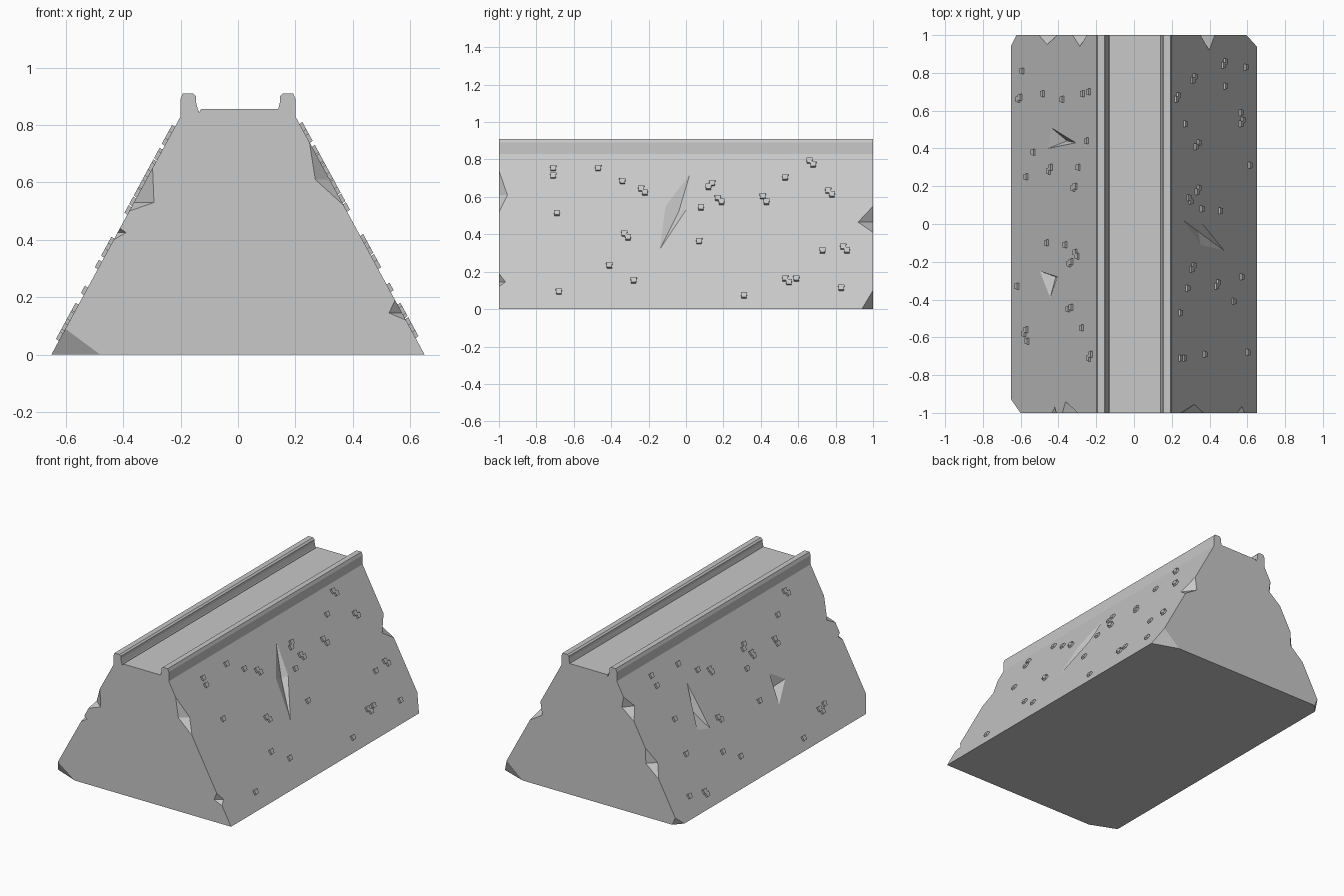
import bpy
import bmesh
from mathutils import Vector

cube = bpy.data.objects.get("Cube")
if cube:
    bpy.data.objects.remove(cube, do_unlink=True)

stone = bpy.data.materials.new("pale_grey_stone")
stone.use_nodes = True
GREY = (0.58, 0.58, 0.58, 1)
stone.diffuse_color = GREY
stone.node_tree.nodes["Principled BSDF"].inputs["Base Color"].default_value = GREY

BASE, SHOULDER, SHOULDER_Z = 0.65, 0.2, 0.83
RUN = (BASE - SHOULDER) / SHOULDER_Z
RIGHT, LEFT, FRONT, BACK = 1, -1, -1, 1


def finish(bm, name):
    bmesh.ops.recalc_face_normals(bm, faces=bm.faces)
    mesh = bpy.data.meshes.new(name)
    bm.to_mesh(mesh)
    bm.free()
    mesh.materials.append(stone)
    obj = bpy.data.objects.new(name, mesh)
    bpy.context.collection.objects.link(obj)
    return obj


def on_slope(side, y, z, out=0.0):
    """Point on a sloping side, pushed outward along its normal."""
    normal = Vector((side, 0, RUN)).normalized()
    return Vector((side * (BASE - RUN * z), y, z)) + normal * out


def hull(bm, points):
    verts = [bm.verts.new(p) for p in points]
    bmesh.ops.convex_hull(bm, input=verts)


# Rampart body: half profile mirrored, then extruded along its length
half = [(BASE, 0), (SHOULDER, SHOULDER_Z), (0.2, 0.89), (0.192, 0.91),
        (0.157, 0.91), (0.147, 0.9), (0.147, 0.883), (0.14, 0.855)]
notch = [(-0.129, 0.855), (-0.135, 0.844)]
profile = half + notch + [(-x, z) for x, z in reversed(half)]
bm = bmesh.new()
face = bm.faces.new([bm.verts.new((x, -1, z)) for x, z in profile])
extruded = bmesh.ops.extrude_face_region(bm, geom=[face])
bmesh.ops.translate(bm, vec=(0, 2, 0), verts=[
    g for g in extruded["geom"] if isinstance(g, bmesh.types.BMVert)])
body = finish(bm, "rampart_body")

# Cutters for the broken edges, corners and gouges
bm = bmesh.new()


def edge_chip(side, end, low, high, tip, depth, inset):
    a, b = on_slope(side, end, low), on_slope(side, end, high)
    slope_tip = on_slope(side, end * (1 - depth), tip)
    face_tip = on_slope(side, end, tip) - Vector((side * inset, 0, 0))
    outside = on_slope(side, end * 1.1, tip, 0.1)
    hull(bm, [a, b, slope_tip, face_tip, outside])


def corner_chip(side, end, inset, height, depth):
    corner = Vector((side * BASE, end, 0))
    hull(bm, [corner - Vector((side * inset, 0, 0)), on_slope(side, end, height),
              corner - Vector((0, end * depth, 0)),
              corner + Vector((side * 0.1, end * 0.1, -0.1))])


def gouge(side, outline, deepest, depth):
    points = [on_slope(side, y, z) for y, z in outline]
    points.append(on_slope(side, *deepest, -depth))
    points.append(on_slope(side, *deepest, 0.1))
    hull(bm, points)


edge_chip(LEFT, FRONT, 0.5, 0.65, 0.53, 0.06, 0.07)
edge_chip(LEFT, FRONT, 0.4, 0.44, 0.425, 0.03, 0.03)
edge_chip(RIGHT, FRONT, 0.52, 0.74, 0.61, 0.045, 0.05)
edge_chip(RIGHT, FRONT, 0.12, 0.19, 0.145, 0.035, 0.045)
edge_chip(RIGHT, BACK, 0.41, 0.55, 0.465, 0.08, 0.06)
edge_chip(LEFT, BACK, 0.27, 0.45, 0.35, 0.05, 0.05)
edge_chip(LEFT, BACK, 0.6, 0.74, 0.67, 0.06, 0.05)
corner_chip(LEFT, FRONT, 0.17, 0.09, 0.07)
corner_chip(RIGHT, BACK, 0.17, 0.1, 0.06)
corner_chip(LEFT, BACK, 0.05, 0.05, 0.055)
gouge(RIGHT, [(0.02, 0.72), (-0.11, 0.55), (-0.14, 0.32), (0, 0.53)], (-0.04, 0.53), 0.025)
gouge(LEFT, [(0.43, 0.63), (0.4, 0.36), (0.51, 0.39)], (0.44, 0.48), 0.04)
gouge(LEFT, [(-0.25, 0.28), (-0.28, 0.45), (-0.39, 0.38)], (-0.28, 0.37), 0.04)
cutter = finish(bm, "damage_cutter")
cutter.hide_render = True

cut = body.modifiers.new("damage", "BOOLEAN")
cut.operation = "DIFFERENCE"
cut.solver = "EXACT"
cut.object = cutter
depsgraph = bpy.context.evaluated_depsgraph_get()
body.data = bpy.data.meshes.new_from_object(body.evaluated_get(depsgraph))
body.modifiers.clear()
bpy.data.objects.remove(cutter, do_unlink=True)
body.data.materials.clear()
body.data.materials.append(stone)
for polygon in body.data.polygons:
    polygon.material_index = 0

# Small raised studs, placed in hundredths: (along, height) on each slope
right_studs = [
    (-71, 75), (-71, 71), (-47, 75), (-34, 68), (-24, 64), (-22, 62), (-69, 51),
    (-33, 40), (-31, 38), (-41, 23), (-28, 15), (-68, 9), (12, 65), (14, 67),
    (8, 54), (17, 59), (19, 57), (7, 36), (41, 60), (43, 57), (53, 70), (66, 79),
    (68, 77), (76, 63), (78, 61), (73, 31), (84, 33), (86, 31), (53, 16),
    (55, 14), (59, 16), (31, 7), (83, 11)]
left_studs = [
    (81, 11), (66, 7), (67, 9), (69, 31), (66, 50), (69, 70), (70, 76), (38, 22),
    (25, 15), (44, 74), (28, 37), (30, 39), (30, 66), (19, 61), (20, 63),
    (-10, 35), (-11, 53), (-15, 63), (-17, 65), (-21, 57), (-20, 59), (-33, 6),
    (-45, 56), (-44, 59), (-55, 69), (-58, 13), (-56, 15), (-62, 16), (-71, 76),
    (-69, 78)]


def build_studs(side, places, name):
    global bm
    bm = bmesh.new()
    for along, height in places:
        y, z = along / 100, height / 100
        corners = []
        for out, lift in ((-0.005, 0), (0.012, 0.002)):
            for dy, dz in ((-0.013, -0.013), (0.013, -0.013), (0.017, 0.013), (-0.017, 0.013)):
                corners.append(on_slope(side, y + dy, z + dz + lift, out))
        hull(bm, corners)
    finish(bm, name)


build_studs(RIGHT, right_studs, "right_slope_studs")
build_studs(LEFT, left_studs, "left_slope_studs")
